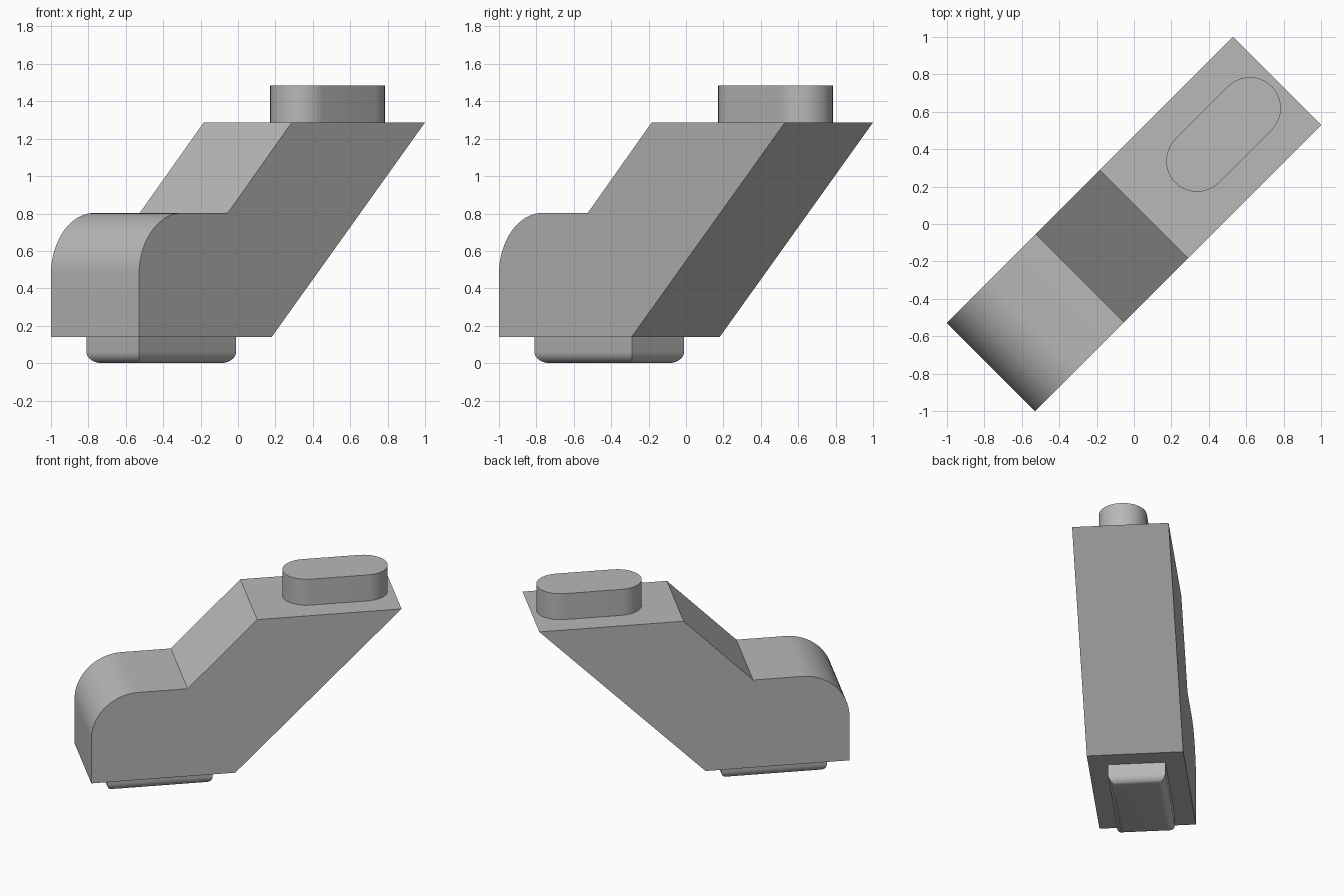
import bpy, bmesh
from math import pi, cos, sin, radians
from mathutils import Vector

cube = bpy.data.objects.get("Cube")
if cube:
    bpy.data.objects.remove(cube, do_unlink=True)

grey = bpy.data.materials.new("plain grey")
grey.use_nodes = True
colour = (0.48, 0.48, 0.48, 1)
grey.diffuse_color = colour
grey.node_tree.nodes["Principled BSDF"].inputs["Base Color"].default_value = colour


def arc(cx, cy, r, start, end, steps=20):
    """Points along a circular arc, angles in degrees."""
    angles = [radians(start + (end - start) * i / steps) for i in range(steps + 1)]
    return [(cx + r * cos(a), cy + r * sin(a)) for a in angles]


def prism(name, points, offset, round_bottom=0):
    """Extrude a closed outline by offset, and turn it onto the diagonal."""
    bm = bmesh.new()
    base = bm.faces.new([bm.verts.new(p) for p in points])
    out = bmesh.ops.extrude_face_region(bm, geom=[base], use_keep_orig=True)
    tops = [v for v in out["geom"] if isinstance(v, bmesh.types.BMVert)]
    bmesh.ops.translate(bm, verts=tops, vec=Vector(offset))
    bmesh.ops.recalc_face_normals(bm, faces=bm.faces)
    if round_bottom:
        low = min(v.co.z for v in bm.verts)
        edges = [e for e in bm.edges if all(v.co.z < low + 0.001 for v in e.verts)]
        bmesh.ops.bevel(bm, geom=edges, offset=round_bottom, segments=8,
                        profile=0.5, affect='EDGES')
    mesh = bpy.data.meshes.new(name)
    bm.to_mesh(mesh)
    bm.free()
    mesh.materials.append(grey)
    obj = bpy.data.objects.new(name, mesh)
    bpy.context.collection.objects.link(obj)
    obj.rotation_euler.z = pi / 4
    bpy.ops.object.select_all(action='DESELECT')
    obj.select_set(True)
    bpy.context.view_layer.objects.active = obj
    bpy.ops.object.shade_smooth_by_angle(angle=radians(30))
    return obj


# Body: rounded toe, flat step and sloping upper block
half = 0.333
side = [(-1.082, 0.14)] + arc(-0.752, 0.473, 0.33, 180, 90)
side += [(-0.41, 0.803), (0.075, 1.288), (1.082, 1.288), (-0.078, 0.14)]
prism("body", [(u, -half, z) for u, z in side], (0, 2 * half, 0))

# Top stud: long rounded peg
stud = arc(0.877, 0, 0.165, -90, 90) + arc(0.477, 0, 0.165, 90, 270)
prism("top_stud", [(u, w, 1.28) for u, w in stud], (0, 0, 0.205))

# Foot peg: block with rounded lower edges
foot = [(-0.948, -0.198), (-0.212, -0.198), (-0.212, 0.198), (-0.948, 0.198)]
prism("foot_peg", [(u, w, 0) for u, w in foot], (0, 0, 0.15), round_bottom=0.06)
